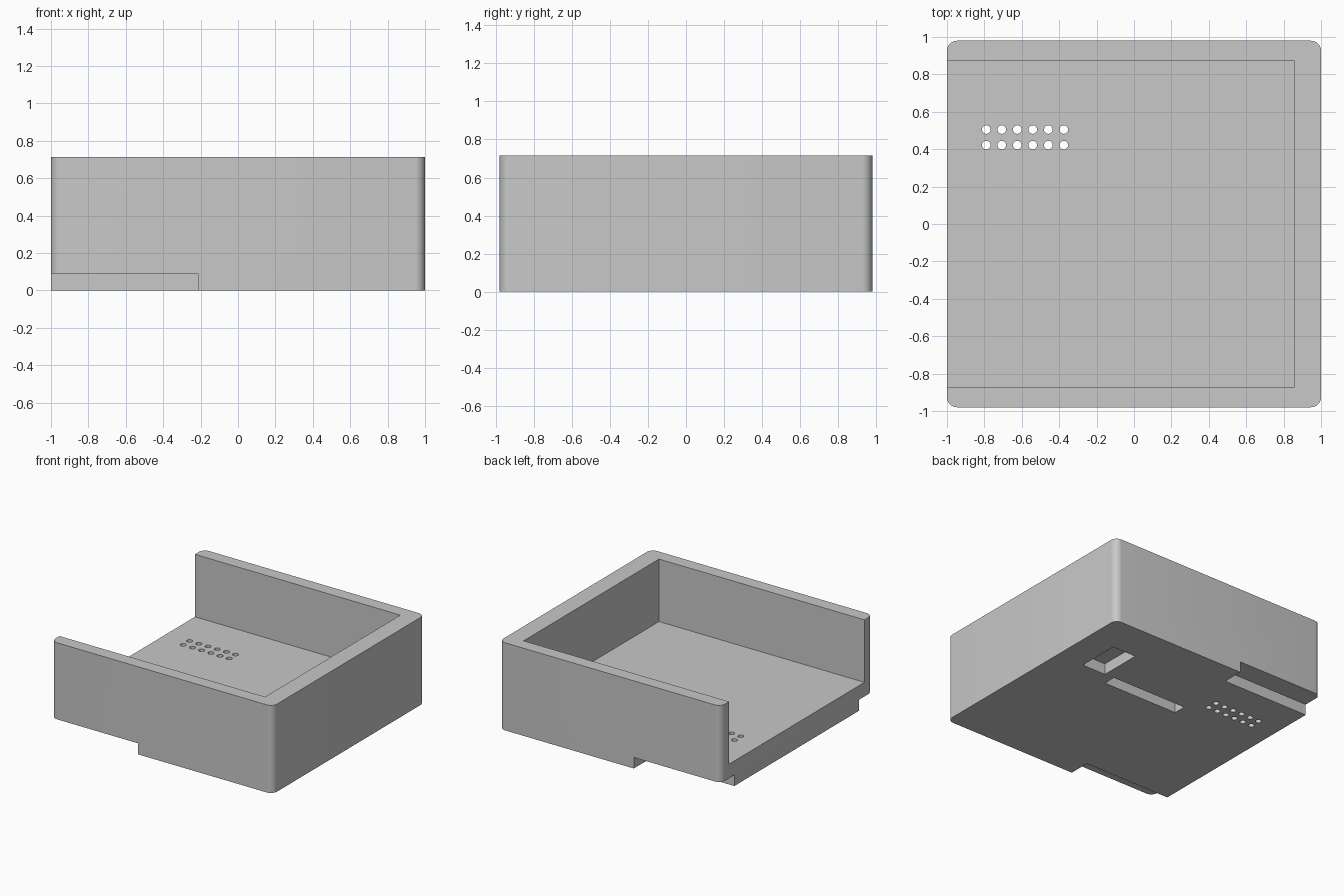
import bpy
import bmesh
import math
from mathutils import Matrix, Vector

default = bpy.data.objects.get("Cube")
if default:
    bpy.data.objects.remove(default, do_unlink=True)

HEIGHT, DEPTH = 0.715, 0.98      # overall height and half depth
FLOOR, RECESS = 0.205, 0.09      # floor top and underside recess depth
OUT = 0.2                        # cutter overshoot past the body

grey = bpy.data.materials.new("light grey")
grey.use_nodes = True
grey.diffuse_color = (0.58, 0.58, 0.58, 1)
grey.node_tree.nodes["Principled BSDF"].inputs["Base Color"].default_value = grey.diffuse_color


def add_box(bm, low, high):
    low, high = Vector(low), Vector(high)
    matrix = Matrix.Translation((low + high) / 2) @ Matrix.Diagonal((*(high - low), 1))
    return bmesh.ops.create_cube(bm, size=1, matrix=matrix)["verts"]


def make_object(name, bm):
    mesh = bpy.data.meshes.new(name)
    bm.to_mesh(mesh)
    bm.free()
    mesh.materials.append(grey)
    obj = bpy.data.objects.new(name, mesh)
    bpy.context.collection.objects.link(obj)
    return obj


def cut(target, name, bm):
    cutter = make_object(name, bm)
    cutter.hide_render = True
    mod = target.modifiers.new(name, "BOOLEAN")
    mod.operation = "DIFFERENCE"
    mod.solver = "EXACT"
    mod.object = cutter
    bpy.ops.object.modifier_apply(modifier=mod.name)
    bpy.data.objects.remove(cutter, do_unlink=True)


# Solid block with rounded upright corners
bm = bmesh.new()
add_box(bm, (-1, -DEPTH, 0), (1, DEPTH, HEIGHT))
uprights = [e for e in bm.edges if abs(e.verts[0].co.z - e.verts[1].co.z) > 0.1]
bmesh.ops.bevel(bm, geom=uprights, offset=0.055, segments=8, profile=0.5, affect="EDGES")
tray = make_object("tray_body", bm)
bpy.context.view_layer.objects.active = tray
tray.select_set(True)

# Main cavity, open at one end, and the underside recesses
bm = bmesh.new()
add_box(bm, (-1 - OUT, -0.873, FLOOR), (0.855, 0.873, HEIGHT + OUT))
for side in (-1, 1):
    inner, outer = sorted((side * 0.805, side * (DEPTH + OUT)))
    add_box(bm, (-1 - OUT, inner, -OUT), (-0.215, outer, RECESS))
add_box(bm, (0.54, 0.305, -OUT), (0.755, 0.657, RECESS))
add_box(bm, (-0.23, 0.205, -OUT), (0.455, 0.309, RECESS))
cut(tray, "recess_cutter", bm)

# Two rows of round holes through the floor
bm = bmesh.new()
for row in range(2):
    for column in range(6):
        place = Matrix.Translation((-0.79 + 0.083 * column, 0.422 + 0.083 * row, FLOOR / 2))
        bmesh.ops.create_cone(bm, cap_ends=True, segments=24, radius1=0.023,
                              radius2=0.023, depth=FLOOR + OUT, matrix=place)
cut(tray, "hole_cutter", bm)

bpy.ops.object.shade_smooth_by_angle(angle=math.radians(30))
